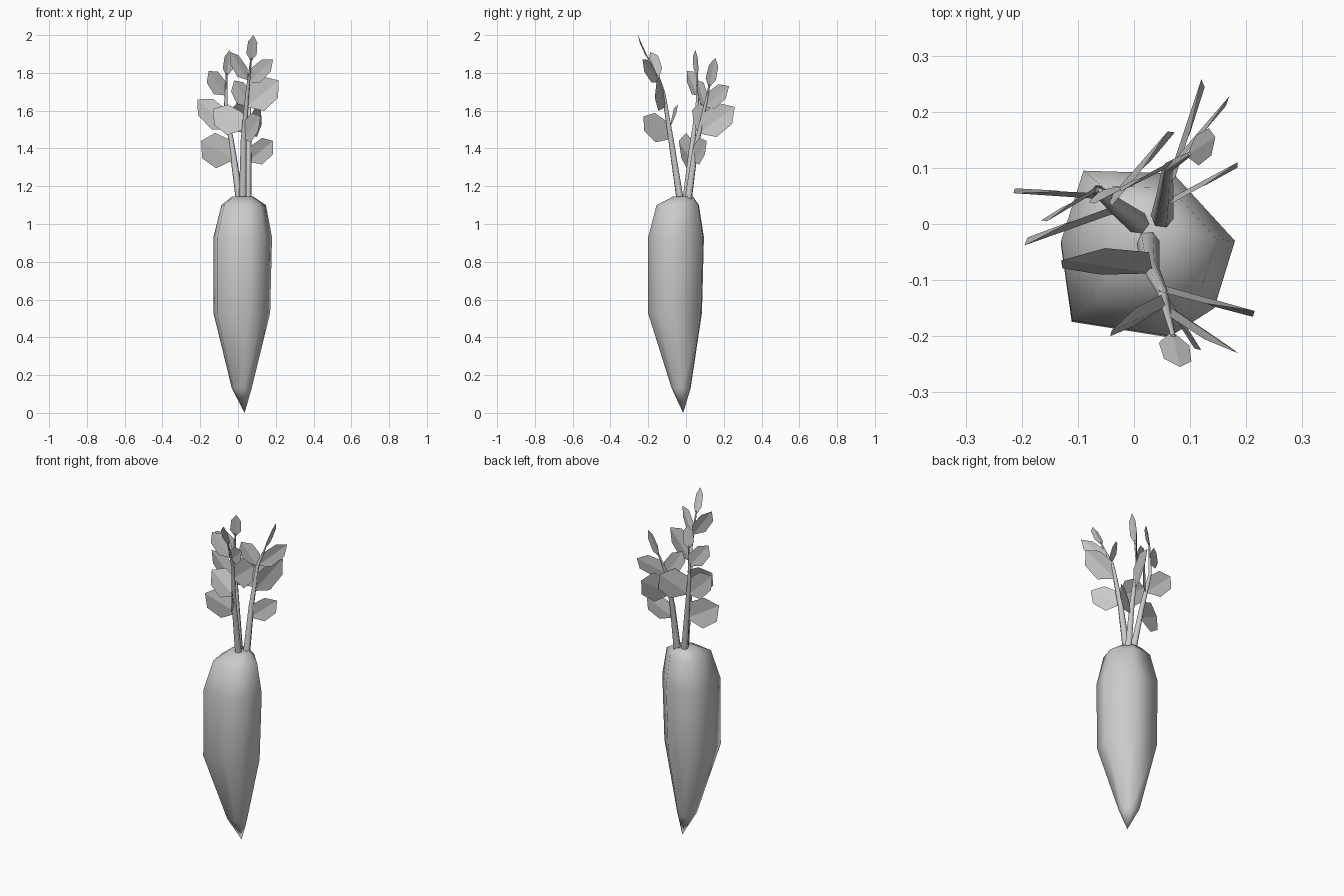
import bpy
import bmesh
from mathutils import Vector, Matrix
from math import radians

old = bpy.data.objects.get("Cube")
if old:
    bpy.data.objects.remove(old, do_unlink=True)

grey = bpy.data.materials.new("plain_grey")
grey.use_nodes = True
colour = (0.6, 0.6, 0.6, 1)
grey.diffuse_color = colour
grey.node_tree.nodes["Principled BSDF"].inputs["Base Color"].default_value = colour


def add_object(name, data):
    obj = bpy.data.objects.new(name, data)
    bpy.context.collection.objects.link(obj)
    data.materials.append(grey)
    return obj


def mesh_from(name, bm, smooth):
    mesh = bpy.data.meshes.new(name)
    for face in bm.faces:
        face.smooth = smooth
    bm.to_mesh(mesh)
    bm.free()
    return add_object(name, mesh)


# Root: an uneven cross-section lofted along a slightly bent axis
section = [(.155, .02), (.045, .14), (-.115, .145), (-.155, .02),
           (-.135, -.122), (.04, -.15), (.118, -.1)]
rings = [(.02, -.025, .13, .34), (.02, -.056, .53, .97), (.025, -.05, .93, 1),
         (.03, -.042, 1.1, .76), (.025, -.015, 1.145, .36)]
bm = bmesh.new()
loops = [[bm.verts.new((cx + x * s, cy + y * s, z)) for x, y in section]
         for cx, cy, z, s in rings]
tip = bm.verts.new((.035, -.015, 0))
count = len(section)
for i in range(count):
    j = (i + 1) % count
    bm.faces.new((tip, loops[0][j], loops[0][i]))
    for low, high in zip(loops, loops[1:]):
        bm.faces.new((low[i], low[j], high[j], high[i]))
bm.faces.new(loops[-1])
bmesh.ops.recalc_face_normals(bm, faces=bm.faces)
mesh_from("root", bm, True)


def point_at(path, height):
    """Point on a stem path at the given height."""
    for a, b in zip(path, path[1:]):
        if height <= b[2]:
            break
    t = (height - a[2]) / (b[2] - a[2])
    return Vector(a).lerp(Vector(b), t)


def stem(name, path):
    curve = bpy.data.curves.new(name, "CURVE")
    curve.dimensions = "3D"
    curve.bevel_depth = .021
    curve.bevel_resolution = 1
    curve.use_fill_caps = True
    spline = curve.splines.new("POLY")
    spline.points.add(len(path) - 1)
    for i, (point, co) in enumerate(zip(spline.points, path)):
        point.co = (*co, 1)
        point.radius = 1 - .8 * i / (len(path) - 1)
    spline.use_smooth = True
    add_object(name, curve)


def leaf(name, base, end, width, turn):
    """Angular blade from base to end, its width lying upright before the turn."""
    axis = end - base
    along = axis.normalized()
    across = Vector((0, 0, 1)) - along * along.z
    across = Matrix.Rotation(radians(turn), 3, along) @ across.normalized() * width
    bend = along.cross(across) * .15
    outline = [(0, 0), (.3, -.5), (.75, -.45), (1, 0), (.75, .45), (.3, .5)]
    bm = bmesh.new()
    verts = [bm.verts.new(base + axis * t + across * w + bend * abs(w))
             for t, w in outline]
    bm.faces.new((verts[0], verts[1], verts[2], verts[3]))
    bm.faces.new((verts[0], verts[3], verts[4], verts[5]))
    mesh_from(name, bm, False)


# Each stem: path, then leaves as (base height, tip position, width, turn)
front_path = [(.025, -.03, 1.12), (.03, -.08, 1.45), (.05, -.12, 1.7), (.07, -.2, 1.88)]
front_leaves = [
    (1.86, (.082, -.255, 2), .055, 70),
    (1.76, (-.04, -.19, 1.91), .09, 20),
    (1.75, (.185, -.23, 1.87), .09, 10),
    (1.62, (.215, -.155, 1.76), .16, 0),
    (1.5, (-.13, -.065, 1.61), .15, 20),
    (1.45, (.12, -.225, 1.57), .13, 0),
]
back_path = [(.05, .01, 1.12), (.055, .05, 1.4), (.06, .1, 1.62), (.1, .125, 1.74)]
back_leaves = [
    (1.72, (.145, .155, 1.88), .055, 60),
    (1.62, (.17, .228, 1.73), .1, 0),
    (1.62, (-.02, .06, 1.76), .1, 0),
    (1.48, (.12, .258, 1.62), .15, 0),
    (1.33, (.185, .11, 1.44), .12, 0),
]
left_path = [(.01, 0, 1.12), (-.03, .03, 1.4), (-.065, .06, 1.62), (-.06, .06, 1.8)]
left_leaves = [
    (1.78, (-.045, .05, 1.92), .06, 60),
    (1.68, (-.155, .005, 1.81), .1, 0),
    (1.5, (-.215, .055, 1.66), .13, 0),
    (1.5, (.06, .165, 1.64), .16, 0),
    (1.34, (-.195, -.038, 1.44), .17, 0),
]
for side, path, leaves in (("front", front_path, front_leaves),
                           ("back", back_path, back_leaves),
                           ("left_hand", left_path, left_leaves)):
    stem(side + "_stem", path)
    for i, (height, end, width, turn) in enumerate(leaves):
        leaf(f"{side}_leaf_{i + 1}", point_at(path, height), Vector(end), width, turn)
